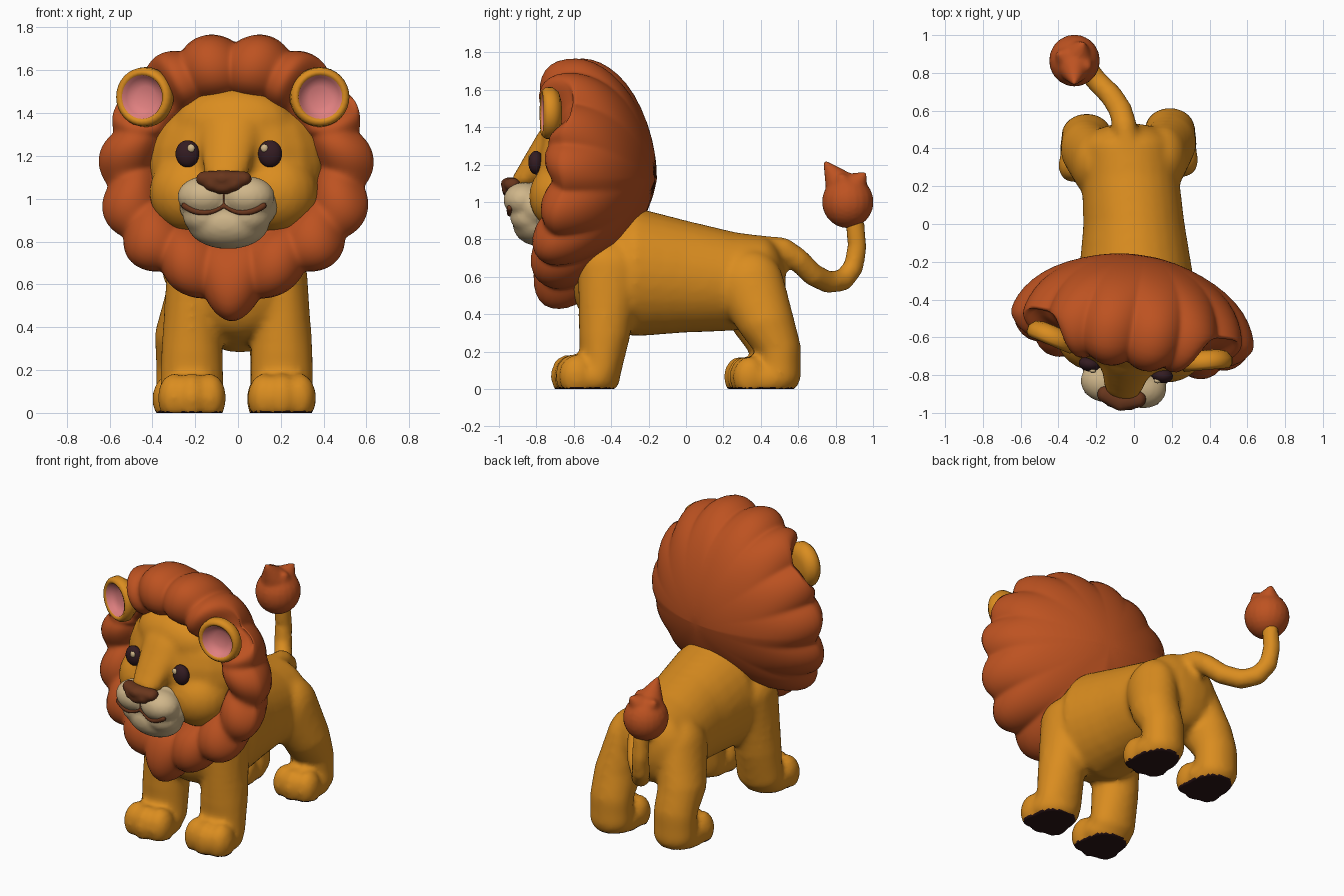
import bpy, bmesh, math
from mathutils import Matrix, Vector
from mathutils.bvhtree import BVHTree

if "Cube" in bpy.data.objects:
    bpy.data.objects.remove(bpy.data.objects["Cube"])

def mat(name, rgb):
    m = bpy.data.materials.new(name)
    m.diffuse_color = (*rgb, 1)
    m.use_nodes = True
    m.node_tree.nodes["Principled BSDF"].inputs["Base Color"].default_value = m.diffuse_color
    return m

FUR = mat("golden fur", (0.70, 0.265, 0.014))
HAIR = mat("rust mane", (0.51, 0.085, 0.015))
CREAM = mat("cream", (0.63, 0.47, 0.255))
PINK = mat("ear pink", (0.745, 0.216, 0.216))
NOSE = mat("nose brown", (0.14, 0.037, 0.012))
EYE = mat("eye dark", (0.034, 0.0116, 0.016))
PAD = mat("paw pad", (0.023, 0.007, 0.008))

# The head is turned a little to one side
TURN = (Matrix.Translation((0, -0.5, 0)) @ Matrix.Rotation(math.radians(-9), 4, 'Z')
        @ Matrix.Translation((0, 0.5, 0)))

# One unit ball, reused for every rounded form
tmp = bmesh.new()
bmesh.ops.create_uvsphere(tmp, u_segments=20, v_segments=14, radius=1)
BALL_V = [tuple(v.co) for v in tmp.verts]
BALL_F = [[v.index for v in f.verts] for f in tmp.faces]
tmp.free()

def ball(part, c, r):
    part.append((tuple(c), (r, r, r) if isinstance(r, (int, float)) else tuple(r)))

def chain(part, pts, steps=5):
    """Row of ellipsoids blended between (centre, radii) stations."""
    for (c0, r0), (c1, r1) in zip(pts, pts[1:]):
        for i in range(steps + 1):
            t = i / steps
            ball(part, Vector(c0).lerp(Vector(c1), t), Vector(r0).lerp(Vector(r1), t))

def balls_mesh(part):
    verts, faces = [], []
    for c, r in part:
        n = len(verts)
        verts += [(c[0] + x * r[0], c[1] + y * r[1], c[2] + z * r[2]) for x, y, z in BALL_V]
        faces += [[n + i for i in f] for f in BALL_F]
    me = bpy.data.meshes.new("part")
    me.from_pydata(verts, [], faces)
    return me

def finish(me, name, mats, voxel=0, smooth=0, head=False, subsurf=0):
    ob = bpy.data.objects.new(name, me)
    bpy.context.collection.objects.link(ob)
    if voxel:
        m = ob.modifiers.new("fuse", 'REMESH')
        m.mode, m.voxel_size = 'VOXEL', voxel
    if smooth:
        m = ob.modifiers.new("soften", 'SMOOTH')
        m.factor, m.iterations = 0.5, smooth
    if subsurf:
        ob.modifiers.new("round", 'SUBSURF').levels = subsurf
    if ob.modifiers:
        dg = bpy.context.evaluated_depsgraph_get()
        me = bpy.data.meshes.new_from_object(ob.evaluated_get(dg))
        ob.modifiers.clear()
        ob.data = me
    me.materials.clear()
    for m in mats:
        me.materials.append(m)
    if head:
        me.transform(TURN)
    me.shade_smooth()
    return ob

def blob(part, name, mats, **kw):
    return finish(balls_mesh(part), name, mats, **kw)

# Body, legs and tail fused into one skin
p = []
chain(p, [((0, -.47, .62), (.265, .15, .27)), ((.01, -.27, .625), (.305, .15, .345)),
          ((0, 0, .6), (.27, .15, .30)), ((-.02, .25, .575), (.26, .15, .265)),
          ((-.03, .4, .575), (.255, .135, .245))], 9)
for x, dy in ((-.215, -.015), (.205, .01)):      # front legs
    chain(p, [((x, -.41, .64), (.12, .17, .15)), ((x, -.435, .3), (.145, .14, .12)),
              ((x, -.455, .1), (.15, .11, .1))], 7)
    ball(p, (x, -.51 + dy, .06), (.155, .15, .105))
    for k in (-1, 0, 1):
        ball(p, (x + k * .083, -.595 + dy - .02 * (k == 0), .07), (.078, .095, .115))
for x, dy in ((-.25, -.03), (.19, 0)):           # hind legs
    chain(p, [((x * .8, .35 + dy, .54), (.135, .18, .2)), ((x, .425 + dy, .36), (.14, .155, .13)),
              ((x, .495 + dy, .22), (.135, .12, .11)), ((x, .5 + dy, .07), (.135, .115, .1))], 7)
    ball(p, (x, .43 + dy, .05), (.145, .165, .105))
    for k in (-1, 0, 1):
        ball(p, (x + k * .078, .34 + dy - .02 * (k == 0), .065), (.073, .09, .11))
tail = [(-.03, .40, .755), (-.05, .52, .745), (-.07, .6, .69), (-.12, .68, .61), (-.2, .76, .57),
        (-.26, .84, .58), (-.3, .895, .65), (-.31, .915, .76), (-.31, .9, .92)]
chain(p, [(c, [.068 - .002 * i] * 3) for i, c in enumerate(tail)], 4)
body = blob(p, "body", [FUR, PAD], voxel=.018, smooth=8)
for v in body.data.vertices:                     # flat soles
    v.co.z = max(v.co.z, 0.0)
for f in body.data.polygons:
    f.material_index = int(f.center.z < 0.006)

# Tail tuft with flame tips
p = []
ball(p, (-.315, .865, 1.0), (.135, .138, .14))
for tip in ((-.315, .745, 1.21), (-.27, .955, 1.15), (-.40, .90, 1.13), (-.24, .83, 1.14)):
    base = Vector((-.315, .86, 1.04)).lerp(Vector(tip), .25)
    chain(p, [(base, (.085,) * 3), (tip, (.012,) * 3)], 8)
blob(p, "tail_tuft", [HAIR], voxel=.012, smooth=2)

# Skull with forehead, cheeks and nose bridge
p = []
ball(p, (0, -.5, 1.16), (.42, .3, .38))
ball(p, (0, -.62, 1.35), (.28, .15, .17))
for s in (-1, 1):
    ball(p, (s * .2, -.62, 1.03), (.20, .19, .19))
chain(p, [((0, -.72, 1.31), (.15, .09, .1)), ((0, -.86, 1.12), (.105, .075, .05))], 9)
blob(p, "head", [FUR], voxel=.02, smooth=5, head=True)

# Muzzle
p = []
ball(p, (0, -.78, .97), (.235, .14, .15))
ball(p, (0, -.795, .885), (.195, .135, .12))
for s in (-1, 1):
    ball(p, (s * .1, -.855, 1.01), (.13, .11, .095))
    ball(p, (s * .1, -.82, .92), (.11, .11, .09))
muzzle = blob(p, "muzzle", [CREAM], voxel=.014, smooth=4)
tree = BVHTree.FromPolygons([v.co.copy() for v in muzzle.data.vertices],
                            [list(f.vertices) for f in muzzle.data.polygons])
muzzle.data.transform(TURN)

# Mouth line and crease lying on the muzzle
p, line = [], []
for i in range(25):
    t = i / 12 - 1
    loc = tree.ray_cast(Vector((t * .185, -2, .935 + .13 * (abs(t) - .5) ** 2)), Vector((0, 1, 0)))[0]
    if loc:
        line.append((loc, (.010 + .007 * abs(t),) * 3))
chain(p, line, 3)
crease = [tree.ray_cast(Vector((0, -2, .965 + k * .014)), Vector((0, 1, 0)))[0] for k in range(6)]
chain(p, [(c, (.007,) * 3) for c in crease if c], 2)
blob(p, "mouth", [NOSE], voxel=.007, smooth=1, head=True)

# Nose
p = []
chain(p, [((-.09, -.92, 1.092), (.042, .045, .037)), ((0, -.945, 1.095), (.05, .052, .038)),
          ((.09, -.92, 1.092), (.042, .045, .037))])
chain(p, [((-.045, -.935, 1.07), (.05, .05, .04)), ((.045, -.935, 1.07), (.05, .05, .04))])
ball(p, (0, -.94, 1.055), (.06, .048, .035))
blob(p, "nose", [NOSE], voxel=.011, smooth=2, head=True)

# Eyes with a small glint, and cupped ears with a pink dish
CUP = [(0, .05), (.07, .048), (.115, .035), (.14, 0), (.137, -.035), (.12, -.055),
       (.102, -.048), (.092, -.018), (.05, 0), (0, .004)]
SEG = 32
for s, side in ((-1, "left"), (1, "right")):
    blob([((s * .195, -.775, 1.21), (.057, .04, .063))], side + "_eye", [EYE], head=True)
    blob([((s * .173, -.808, 1.236), (.018, .012, .019))], side + "_eye_glint", [CREAM], head=True)
    bm = bmesh.new()
    loops = [[bm.verts.new((r * math.cos(math.tau * i / SEG), y, r * math.sin(math.tau * i / SEG)))
              for i in range(SEG if r else 1)] for r, y in CUP]
    for a, b in zip(loops, loops[1:]):
        for i in range(SEG):
            j = (i + 1) % SEG
            quad = [a[i % len(a)], a[j % len(a)], b[j % len(b)], b[i % len(b)]]
            bm.faces.new(list(dict.fromkeys(quad)))
    bmesh.ops.recalc_face_normals(bm, faces=bm.faces)
    me = bpy.data.meshes.new(side + "_ear")
    bm.to_mesh(me)
    bm.free()
    finish(me, side + "_ear", [FUR, PINK])
    for f in me.polygons:
        f.material_index = int(math.hypot(f.center.x, f.center.z) < .1 and f.center.y < .02)
    me.transform(TURN @ Matrix.Translation((s * .41, -.655, 1.475))
                 @ Matrix.Rotation(s * math.radians(14), 4, 'Z'))

# Mane: scalloped shell running from the back of the head round to the face opening
PROFILE = [(.03, -.16), (.25, -.17), (.5, -.22), (.72, -.29), (.88, -.38), (.97, -.48), (1, -.56),
           (1.04, -.64), (1.2, -.70), (1.45, -.735), (1.75, -.725), (1.95, -.67), (2.0, -.56)]
N, LOCKS = 180, 15
verts = []
for s, y in PROFILE:
    for i in range(N):
        a = math.tau * i / N
        a = a - math.tau if a > math.pi else a      # 0 = up, pi = chin
        b = abs(a)
        lump = abs(math.sin(LOCKS / 2 * (b + .12 * (s - 1) * math.sin(b)))) ** .8
        amp = max(0, min(1, (s - .6) / .4)) * (1 - .7 * max(0, s - 1))
        R = .652 + .05 * amp * (lump - .85) + .015 * math.exp(-((b - .45) / .3) ** 2)
        R += .05 * math.exp(-((b - math.pi) / .2) ** 2) - .045 * math.exp(-((b - 2.65) / .35) ** 2)
        outer = Vector((R * math.sin(a), 0, 1.12 + R * math.cos(b)))
        inner = Vector((.385 * math.sin(a), 0, 1.15 + .325 * math.cos(b)))
        q = Vector((0, 0, 1.12)).lerp(outer, s) if s <= 1 else outer.lerp(inner, s - 1)
        q.y = y - (.13 - .02 * s) * max(0, (1.12 - q.z) / .65)
        if s > 1:
            ear_gap = math.exp(-((b - .86) / .25) ** 4)   # hollow where the ear sits
            q.y -= .04 * (lump - .7) * (1 - ear_gap) + .03 * max(0, math.cos(b)) - .07 * math.sin(b) ** 4
            q.y += .13 * ear_gap * min(1, max(0, (2 - s) / .4))
        verts.append(q)
M = len(PROFILE)
faces = [(k * N + i, k * N + (i + 1) % N, (k + 1) * N + (i + 1) % N, (k + 1) * N + i)
         for k in range(M - 1) for i in range(N)]
faces += [list(range(N))[::-1], list(range((M - 1) * N, M * N))]
me = bpy.data.meshes.new("mane")
me.from_pydata(verts, [], faces)
bm = bmesh.new()
bm.from_mesh(me)
bmesh.ops.recalc_face_normals(bm, faces=bm.faces)
bm.to_mesh(me)
bm.free()
finish(me, "mane", [HAIR], smooth=1, head=True, subsurf=1)
